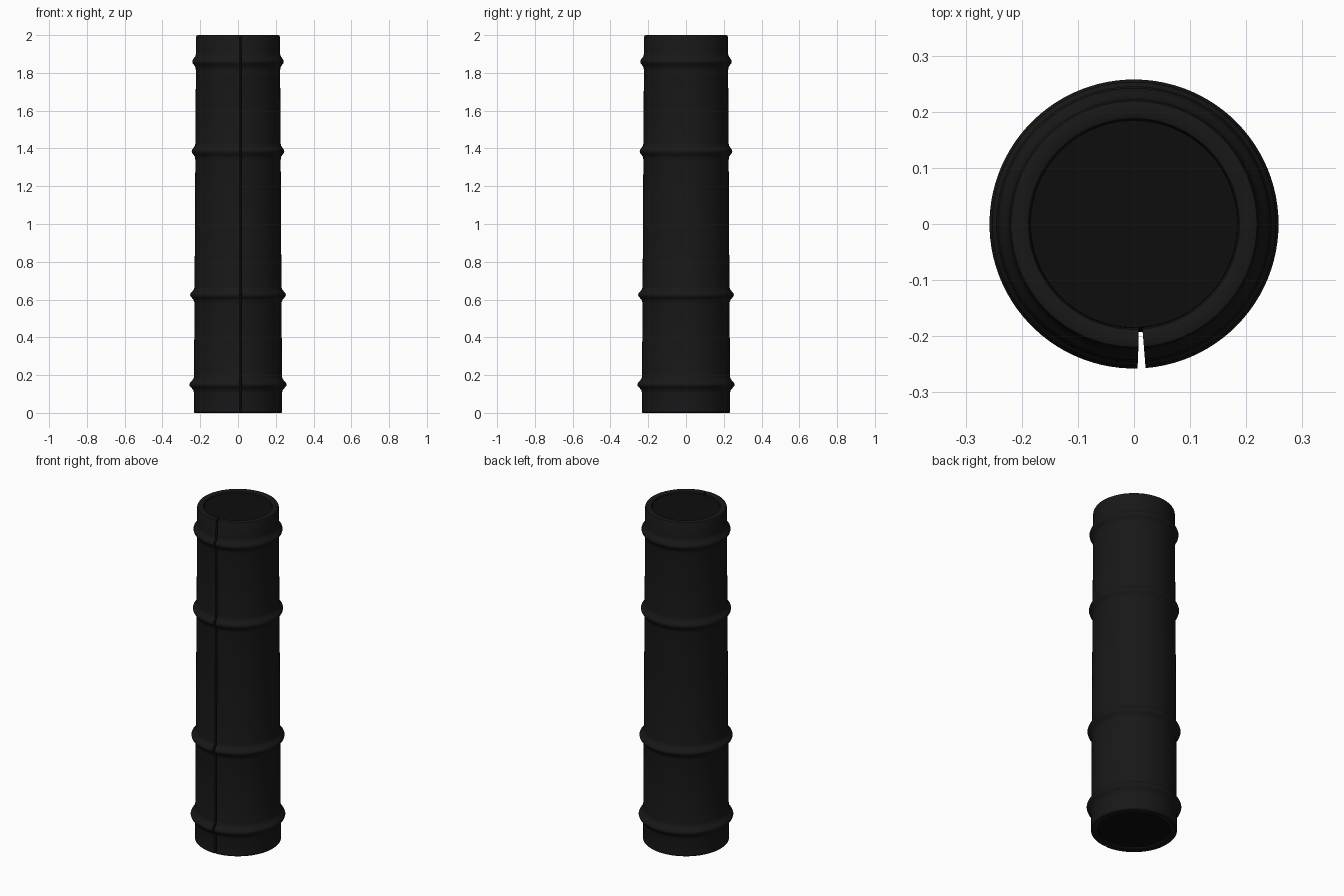
import bpy, bmesh, math

if "Cube" in bpy.data.objects:
    bpy.data.objects.remove(bpy.data.objects["Cube"])

def material(name, c):
    m = bpy.data.materials.new(name)
    m.diffuse_color = (c, c, c, 1)
    m.use_nodes = True
    m.node_tree.nodes["Principled BSDF"].inputs["Base Color"].default_value = m.diffuse_color
    return m

def finish(bm, name, mat):
    bmesh.ops.recalc_face_normals(bm, faces=bm.faces)
    me = bpy.data.meshes.new(name)
    bm.to_mesh(me)
    bm.free()
    ob = bpy.data.objects.new(name, me)
    bpy.context.collection.objects.link(ob)
    me.materials.append(mat)
    bpy.context.view_layer.objects.active = ob
    ob.select_set(True)
    bpy.ops.object.shade_smooth_by_angle(angle=math.radians(40))
    ob.select_set(False)

def outer(z):
    return 0.234 - 0.006 * z

# Split sleeve cross-section: tapered wall with four raised ribs
bump = [(-0.045, 0), (-0.03, 0.003), (-0.018, 0.013), (-0.008, 0.022), (0, 0.0245),
        (0.008, 0.022), (0.018, 0.013), (0.03, 0.003), (0.045, 0)]
profile = [(0.194, 0.004), (0.198, 0), (0.229, 0), (0.234, 0.005)]
for zc, s in ((0.15, 1), (0.625, 0.95), (1.385, 0.8), (1.86, 0.8)):
    profile += [(outer(zc + dz) + dr * s, zc + dz) for dz, dr in bump]
profile += [(0.222, 1.992), (0.219, 1.998), (0.212, 2.0), (0.195, 2.0),
            (0.188, 1.997), (0.185, 1.99)]

# Sweep the section around the axis, leaving the slit at the front
bm = bmesh.new()
STEPS = 96
rows = []
for i in range(STEPS + 1):
    t = i / STEPS
    row = []
    for r, z in profile:
        left = 1.4 + 1.1 * (0.257 - r) / 0.064
        a = math.radians(-90 + 4.6 + t * (360 - 4.6 + left))
        row.append(bm.verts.new((r * math.cos(a), r * math.sin(a), z)))
    rows.append(row)
n = len(profile)
for a, b in zip(rows, rows[1:]):
    for j in range(n):
        k = (j + 1) % n
        bm.faces.new((a[j], b[j], b[k], a[k]))
bm.faces.new(rows[0])
bm.faces.new(rows[-1])
finish(bm, "split_sleeve", material("black_rubber", 0.009))

# Tapered core filling the sleeve
bm = bmesh.new()
bmesh.ops.create_cone(bm, cap_ends=True, segments=96, radius1=0.193, radius2=0.1845, depth=1.98)
bmesh.ops.translate(bm, verts=bm.verts, vec=(0, 0, 1.0))
finish(bm, "core", material("dark_core", 0.004))
